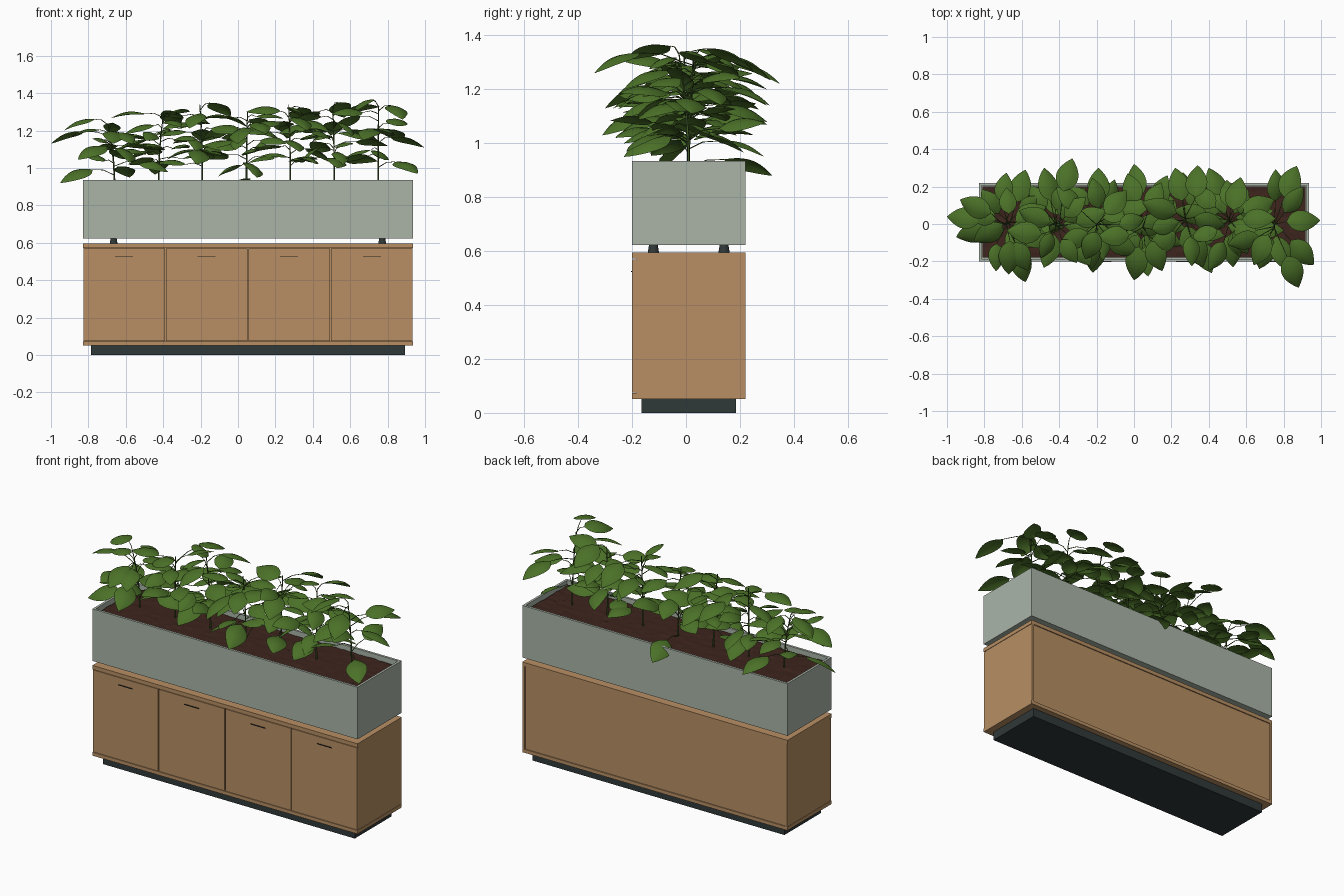
import bpy, bmesh, math, random
from mathutils import Matrix, Quaternion, Vector

random.seed(23)
start = bpy.data.objects.get("Cube")
if start:
    bpy.data.objects.remove(start, do_unlink=True)


def material(name, rgb, rough=0.7):
    m = bpy.data.materials.new(name)
    m.use_nodes = True
    m.diffuse_color = (*rgb, 1)
    bsdf = m.node_tree.nodes["Principled BSDF"]
    bsdf.inputs["Base Color"].default_value = (*rgb, 1)
    bsdf.inputs["Roughness"].default_value = rough
    return m


WOOD = material("oak wood", (0.48, 0.275, 0.125))
METAL = material("grey green metal", (0.405, 0.46, 0.395))
DARK = material("dark base", (0.03, 0.04, 0.04))
BLACK = material("black handle", (0.012, 0.012, 0.012))
SOIL = material("brown soil", (0.047, 0.018, 0.012))
LEAF = material("leaf green", (0.07, 0.165, 0.021))
STEM = material("stem green", (0.055, 0.11, 0.02))


def add_mesh(name, bm, mat):
    me = bpy.data.meshes.new(name)
    bm.to_mesh(me)
    bm.free()
    me.materials.append(mat)
    ob = bpy.data.objects.new(name, me)
    bpy.context.collection.objects.link(ob)
    return ob


def box_bm(x0, x1, y0, y1, z0, z1):
    bm = bmesh.new()
    bmesh.ops.create_cube(bm, size=1)
    for v in bm.verts:
        v.co = (x1 if v.co.x > 0 else x0, y1 if v.co.y > 0 else y0, z1 if v.co.z > 0 else z0)
    return bm


def box(name, mat, *bounds):
    return add_mesh(name, box_bm(*bounds), mat)


# Overall footprint shared by cabinet and planter
X0, X1, Y0, Y1 = -0.83, 0.936, -0.20, 0.22
CX, CY = (X0 + X1) / 2, (Y0 + Y1) / 2
LOW, HIGH, TOP = 0.073, 0.572, 0.595
PANEL, STEP = 0.016, 0.003

# Cabinet, with side and back panels set slightly inside the boards
box("plinth", DARK, X0 + 0.045, X1 - 0.043, Y0 + 0.035, Y1 - 0.035, 0, 0.052)
box("bottom_board", WOOD, X0, X1, Y0, Y1, 0.052, LOW)
box("top_board", WOOD, X0, X1, Y0, Y1, HIGH, TOP)
box("right_side_panel", WOOD, X0 + STEP, X0 + PANEL, Y0 + PANEL, Y1, LOW, HIGH)
box("left_side_panel", WOOD, X1 - PANEL, X1 - STEP, Y0 + PANEL, Y1, LOW, HIGH)
box("back_panel", WOOD, X0 + PANEL, X1 - PANEL, Y1 - PANEL, Y1 - 2 * STEP, LOW, HIGH)
box("inner_front", WOOD, X0 + PANEL, X1 - PANEL, Y0 + PANEL, Y0 + 2 * PANEL, LOW, HIGH)

# Four doors with slim bar handles
width = (X1 - X0) / 4
for i in range(4):
    left = X0 + i * width
    a = left + STEP
    b = left + width - STEP
    box(f"door_{i + 1}", WOOD, a, b, Y0, Y0 + PANEL, LOW + STEP, HIGH - STEP)
    mid = left + width / 2
    box(f"handle_{i + 1}", BLACK, mid - 0.048, mid + 0.048, Y0 - 0.004, Y0, 0.523, 0.527)

# Tapered feet between cabinet and planter
for x in (CX - 0.718, CX + 0.718):
    for y in (CY - 0.131, CY + 0.131):
        bm = bmesh.new()
        bmesh.ops.create_cone(bm, cap_ends=True, segments=20, radius1=0.021, radius2=0.016, depth=0.03)
        bmesh.ops.translate(bm, vec=(x, y, TOP + 0.014), verts=bm.verts)
        add_mesh("planter_foot", bm, DARK)

# Planter trough: box with its top inset and pushed down
bm = box_bm(X0, X1, Y0, Y1, 0.622, 0.935)
lid = max(bm.faces, key=lambda f: f.calc_center_median().z)
bmesh.ops.inset_region(bm, faces=[lid], thickness=0.02)
bmesh.ops.delete(bm, geom=[lid], context="FACES_ONLY")
rim = [e for e in bm.edges if e.is_boundary]
walls = bmesh.ops.extrude_edge_only(bm, edges=rim)["geom"]
bmesh.ops.translate(bm, vec=(0, 0, -0.05), verts=[v for v in walls if isinstance(v, bmesh.types.BMVert)])
add_mesh("planter_trough", bm, METAL)

# Slightly uneven soil
bm = bmesh.new()
bmesh.ops.create_grid(bm, x_segments=60, y_segments=14, size=0.5)
for v in bm.verts:
    v.co = (CX + v.co.x * (X1 - X0 - 0.04), CY + v.co.y * (Y1 - Y0 - 0.04), 0.908 + random.uniform(-0.003, 0.003))
add_mesh("soil", bm, SOIL)


def add_leaf(bm, base, tip, roll=0.0, rows=9, cols=4):
    """Pointed oval leaf, arched along its length and domed across it."""
    axis = tip - base
    length = axis.length
    along = axis.normalized()
    side = along.cross(Vector((0, 0, 1))).normalized()
    side.rotate(Quaternion(along, roll))
    up = side.cross(along)
    grid = []
    for r in range(rows + 1):
        t = r / rows
        half = 0.31 * length * math.sin(math.pi * t ** 0.8) ** 0.85 if 0 < r < rows else 0.001
        spine = base + axis * t + up * (0.12 * length * math.sin(math.pi * t))
        line = []
        for c in range(cols + 1):
            u = 2 * c / cols - 1
            line.append(bm.verts.new(spine + side * (half * u) - up * (0.28 * half * u * u)))
        grid.append(line)
    for lo, hi in zip(grid, grid[1:]):
        for c in range(cols):
            bm.faces.new((lo[c], lo[c + 1], hi[c + 1], hi[c])).smooth = True


def add_stem(curve, points, thick, thin):
    sp = curve.splines.new("POLY")
    sp.points.add(len(points) - 1)
    for i, (p, q) in enumerate(zip(sp.points, points)):
        p.co = (*q, 1)
        p.radius = thick + (thin - thick) * i / (len(points) - 1)


# Tips of the long outer leaves: x, y, z
OUTER = [
    (-1.0, 0.04, 1.13), (-0.95, -0.07, 0.92), (-0.93, 0.13, 1.2), (-0.58, -0.31, 1.03),
    (-0.67, -0.27, 1.13), (-0.58, 0.29, 0.95), (-0.33, 0.35, 1.22), (-0.48, 0.3, 1.07),
    (-0.19, 0.3, 1.14), (-0.22, -0.26, 1.02), (0.0, 0.32, 0.88), (0.0, -0.3, 1.13),
    (0.1, -0.23, 0.95), (0.22, 0.3, 1.2), (0.4, 0.3, 1.08), (0.37, -0.23, 1.2),
    (0.53, -0.23, 1.0), (0.57, 0.25, 1.27), (0.87, 0.31, 1.14), (0.88, -0.34, 1.26),
    (0.995, 0.02, 1.11), (0.96, -0.22, 0.97), (0.64, -0.22, 1.31), (0.67, -0.24, 1.15),
]
# Stem top height and inner leaf count of each plant
PLANTS = [(1.23, 12), (1.3, 15), (1.34, 16), (1.3, 15), (1.34, 15), (1.33, 15), (1.33, 8)]
GOLDEN = math.pi * (3 - math.sqrt(5))
stem_x = [-0.66 + 0.235 * i for i in range(len(PLANTS))]

for n, (height, count) in enumerate(PLANTS):
    sx = stem_x[n]
    lean = Vector((random.uniform(-0.04, 0.04), random.uniform(-0.04, 0.04), 0))

    def on_stem(z):
        t = (z - 0.9) / (height - 0.9)
        return Vector((sx, CY, z)) + lean * t * t

    leaves = bmesh.new()
    curve = bpy.data.curves.new(f"stems_{n + 1}", "CURVE")
    curve.dimensions = "3D"
    curve.bevel_depth = 0.001
    curve.bevel_resolution = 1
    add_stem(curve, [on_stem(0.9 + (height - 0.9) * k / 5) for k in range(6)], 5, 2.5)

    # Inner leaves spiral up the stem, turned a little off the radial line
    pairs = []
    for i in range(count):
        t = (i + 0.5) / count
        root = on_stem(1.0 + t * (height - 1.02))
        ang = GOLDEN * i + n * 1.3
        out = Vector((math.cos(ang), math.sin(ang) * 0.95, 0))
        if sx + out.x * 0.31 > 0.97:
            out.x *= -1
        size = random.uniform(0.15, 0.2)
        base = root + out * random.uniform(0.03, 0.14) + Vector((0, 0, random.uniform(0.0, 0.04)))
        droop = random.uniform(-0.2, 0.5)
        aim = Matrix.Rotation(random.uniform(-0.5, 0.5), 3, "Z") @ out
        tip = base + aim * size * math.cos(droop) - Vector((0, 0, size * math.sin(droop)))
        tip.z = min(max(tip.z, 0.94), 1.36)
        pairs.append((root, base, tip))

    # Outer leaves belong to the nearest stem
    for tip in map(Vector, OUTER):
        if min(range(len(stem_x)), key=lambda k: abs(stem_x[k] - tip.x)) == n:
            back = Vector((sx - tip.x, CY - tip.y, 0)).normalized()
            base = tip + back * 0.18 + Vector((0, 0, random.uniform(0.04, 0.09)))
            pairs.append((on_stem(min(base.z - 0.03, height)), base, tip))

    for root, base, tip in pairs:
        add_leaf(leaves, base, tip, random.uniform(-0.45, 0.45))
        bend = (root + base) / 2 + Vector((0, 0, 0.012))
        add_stem(curve, [root, bend, base], 2.5, 1.5)

    add_mesh(f"leaves_{n + 1}", leaves, LEAF)
    curve.materials.append(STEM)
    bpy.context.collection.objects.link(bpy.data.objects.new(f"stems_{n + 1}", curve))
